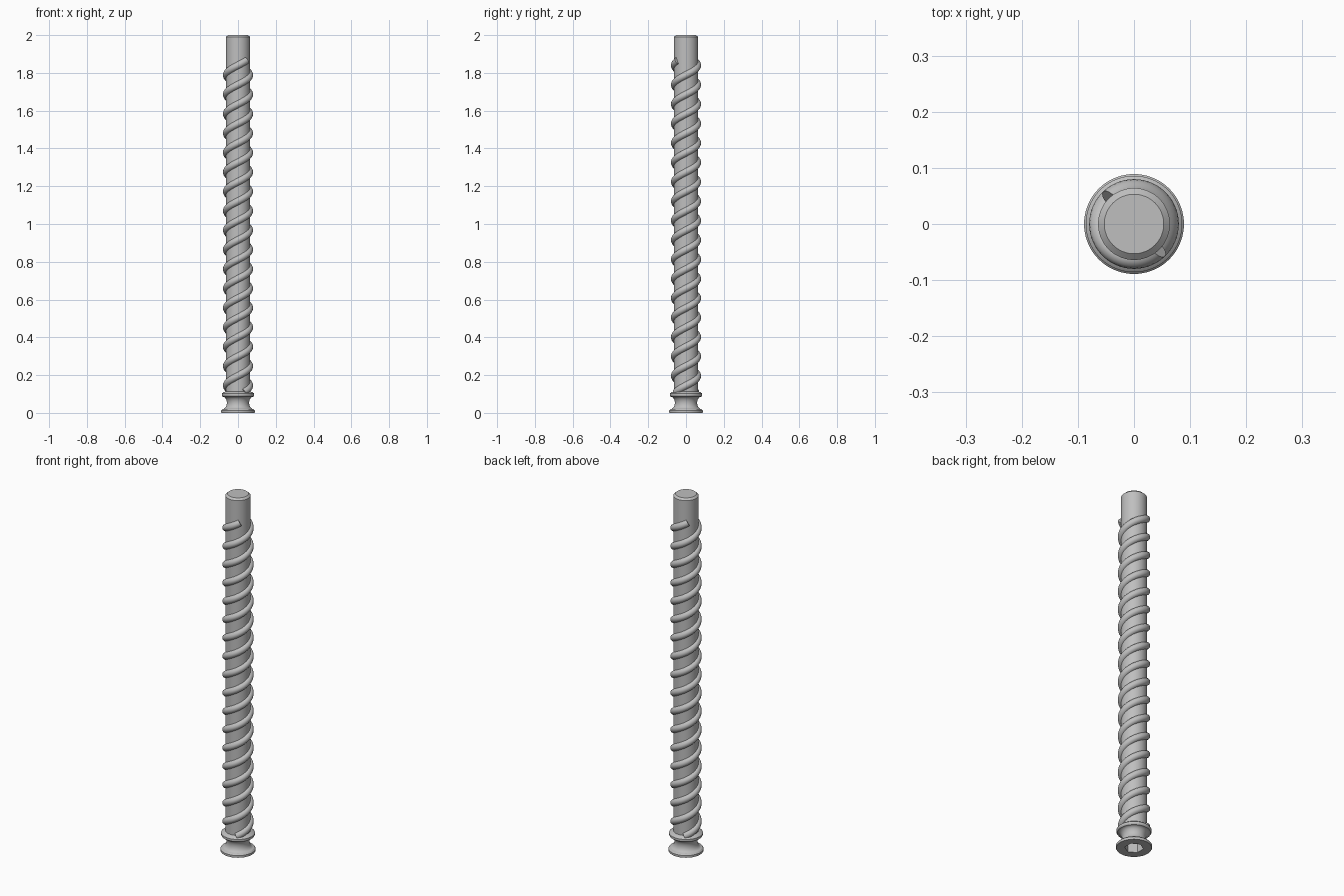
import bpy, bmesh
from math import sin, cos, pi, radians

cube = bpy.data.objects.get("Cube")
if cube:
    bpy.data.objects.remove(cube)

steel = bpy.data.materials.new("grey_steel")
steel.use_nodes = True
GREY = (0.52, 0.52, 0.52, 1)
steel.diffuse_color = GREY
steel.node_tree.nodes["Principled BSDF"].inputs["Base Color"].default_value = GREY

SEGMENTS = 72


def skin(name, rings, closed_rings=True):
    """Bridge a list of equal-sized point rings and cap both ends."""
    bm = bmesh.new()
    loops = [[bm.verts.new(p) for p in ring] for ring in rings]
    n = len(loops[0])
    for a, b in zip(loops, loops[1:]):
        for i in range(n):
            j = (i + 1) % n
            bm.faces.new((a[i], a[j], b[j], b[i]))
    bm.faces.new(loops[0][::-1])
    bm.faces.new(loops[-1])
    bmesh.ops.recalc_face_normals(bm, faces=bm.faces)
    mesh = bpy.data.meshes.new(name)
    bm.to_mesh(mesh)
    bm.free()
    mesh.materials.append(steel)
    obj = bpy.data.objects.new(name, mesh)
    bpy.context.collection.objects.link(obj)
    bpy.ops.object.select_all(action='DESELECT')
    obj.select_set(True)
    bpy.context.view_layer.objects.active = obj
    bpy.ops.object.shade_smooth_by_angle(angle=radians(30))
    return obj


def round_ring(r, z):
    return [(r * cos(2 * pi * i / SEGMENTS), r * sin(2 * pi * i / SEGMENTS), z)
            for i in range(SEGMENTS)]


def hex_ring(apothem, z):
    """Hexagon with corners on the y axis, sampled like a round ring."""
    ring = []
    for i in range(SEGMENTS):
        t = 2 * pi * i / SEGMENTS
        r = apothem / cos((t + pi / 6) % (pi / 3) - pi / 6)
        ring.append((r * cos(t), r * sin(t), z))
    return ring


# Shaft, collars and hexagonal drive socket in one turned body
rings = [hex_ring(0.041, 0.07), hex_ring(0.041, 0.0)]
rings += [round_ring(r, z) for r, z in ((0.087, 0), (0.089, 0.003), (0.089, 0.013), (0.082, 0.02))]
# Concave groove between the two collars
for k in range(1, 12):
    a = pi * k / 12
    rings.append(round_ring(0.082 - 0.023 * sin(a), 0.053 - 0.033 * cos(a)))
rings += [round_ring(r, z) for r, z in (
    (0.082, 0.086), (0.086, 0.092), (0.086, 0.102), (0.079, 0.108), (0.064, 0.114),
    (0.064, 1.99), (0.053, 2.0))]
skin("shaft", rings)

# Two-start right-hand round thread
LEAD, Z_START, Z_END = 0.2055, 0.11, 1.865
CENTRE, TUBE, SIDES, PER_TURN = 0.0605, 0.0193, 16, 48
steps = int((Z_END - Z_START) / LEAD * PER_TURN)
slope = LEAD / (2 * pi * CENTRE)
length = (1 + slope ** 2) ** 0.5
for start, name in enumerate(("thread_front", "thread_back")):
    rings = []
    for s in range(steps + 1):
        z = Z_START + (Z_END - Z_START) * s / steps
        t = 2 * pi * (z - 1.84) / LEAD - pi / 2 + start * pi
        ring = []
        for i in range(SIDES):
            a = 2 * pi * i / SIDES
            out, up = TUBE * cos(a), TUBE * sin(a)
            # Tilt the section so it stays square to the helix
            r, side = CENTRE + out, -up * slope / length
            ring.append((r * cos(t) - side * sin(t),
                         r * sin(t) + side * cos(t),
                         z + up / length))
        rings.append(ring)
    skin(name, rings)
